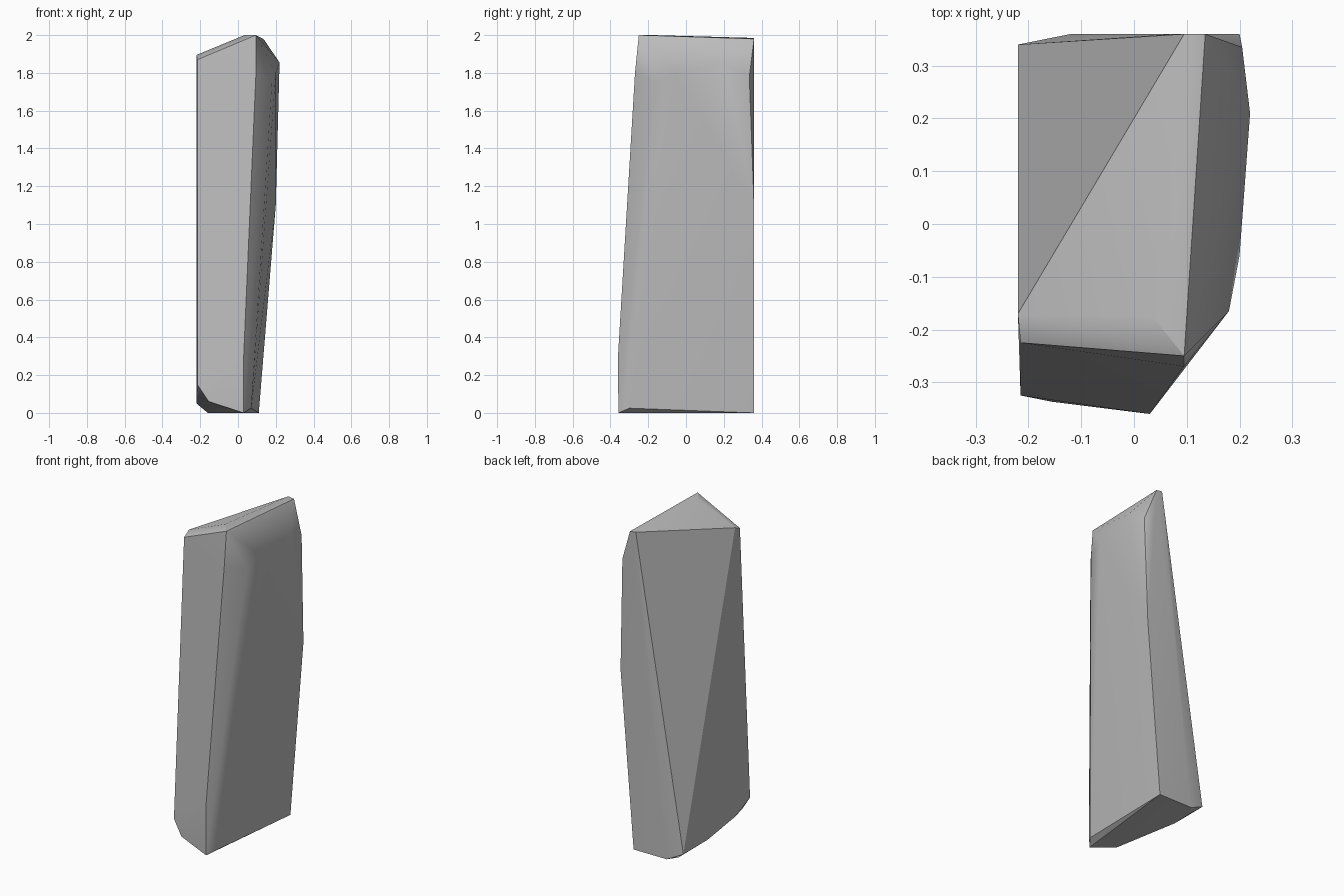
import bpy
import bmesh
import math

if "Cube" in bpy.data.objects:
    bpy.data.objects.remove(bpy.data.objects["Cube"], do_unlink=True)

# Stone colour
stone = bpy.data.materials.new("grey stone")
stone.use_nodes = True
grey = (0.5, 0.5, 0.5, 1)
stone.diffuse_color = grey
stone.node_tree.nodes["Principled BSDF"].inputs["Base Color"].default_value = grey

# Corners of the slab, grouped by region
crown = [(-.215, -.225, 1.87), (-.22, -.17, 1.895), (.035, -.175, 2),
         (.095, -.25, 2), (.095, .36, 1.985), (.135, .36, 1.98), (.075, .36, 1.82)]
bulging_side = [(.095, -.27, 1.8), (.18, -.165, 1.75), (.2, -.06, 1.8),
                (.22, .21, 1.855), (.205, .335, 1.78), (.2, .36, 1.1)]
front_foot = [(.03, -.36, .3), (.03, -.358, 0), (.07, -.3, .025),
              (-.155, -.337, .06), (-.215, -.325, .15)]
back_foot = [(.11, .36, 0), (-.12, .36, 0), (-.16, .3, 0), (-.22, .34, .05),
             (-.22, .1, .05), (-.22, -.17, .09)]

# The chipped slab is the convex skin around its corners
bm = bmesh.new()
for point in crown + bulging_side + front_foot + back_foot:
    bm.verts.new(point)
hull = bmesh.ops.convex_hull(bm, input=bm.verts[:])
loose = {v for v in hull["geom_interior"] + hull["geom_unused"]
         if isinstance(v, bmesh.types.BMVert)}
bmesh.ops.delete(bm, geom=list(loose), context="VERTS")
bmesh.ops.recalc_face_normals(bm, faces=bm.faces[:])

mesh = bpy.data.meshes.new("rock_slab")
bm.to_mesh(mesh)
bm.free()
mesh.materials.append(stone)
slab = bpy.data.objects.new("rock_slab", mesh)
bpy.context.collection.objects.link(slab)

# Soft shading on shallow breaks, crisp on hard edges
bpy.context.view_layer.objects.active = slab
slab.select_set(True)
bpy.ops.object.shade_smooth_by_angle(angle=math.radians(30))
weighted = slab.modifiers.new("face weighted normals", "WEIGHTED_NORMAL")
weighted.keep_sharp = True
